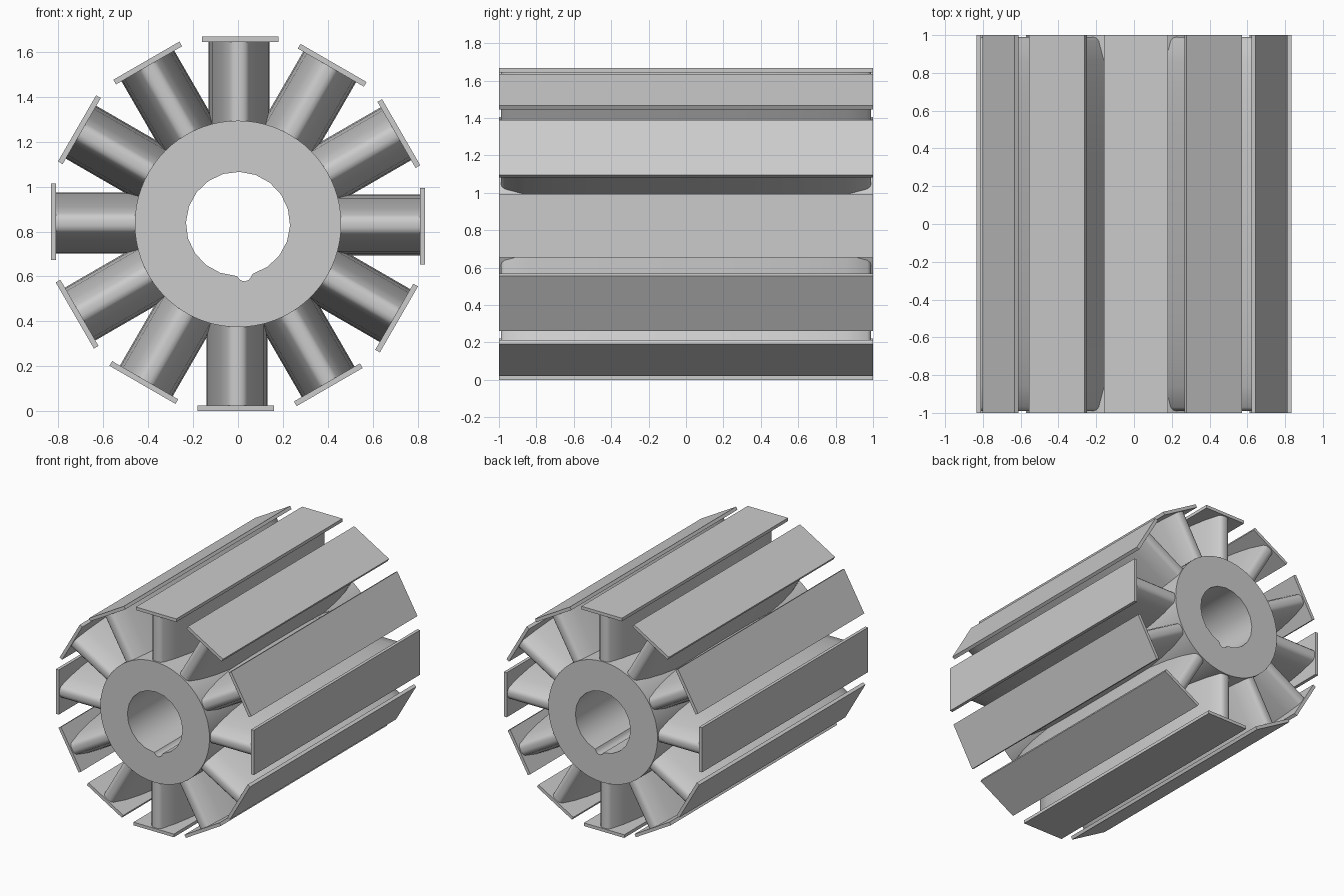
import bpy, bmesh
from math import sin, cos, pi, radians
from mathutils import Matrix, Vector

if "Cube" in bpy.data.objects:
    bpy.data.objects.remove(bpy.data.objects["Cube"])

CZ = 0.834      # axis height
COUNT = 12


def finish(name, bm, angle=35):
    bmesh.ops.recalc_face_normals(bm, faces=bm.faces[:])
    me = bpy.data.meshes.new(name)
    bm.to_mesh(me)
    bm.free()
    ob = bpy.data.objects.new(name, me)
    bpy.context.collection.objects.link(ob)
    bpy.ops.object.select_all(action='DESELECT')
    ob.select_set(True)
    bpy.context.view_layer.objects.active = ob
    bpy.ops.object.shade_smooth_by_angle(angle=radians(angle))
    return ob


def add_loop(bm, points):
    vs = [bm.verts.new(p) for p in points]
    return [bm.edges.new((vs[i], vs[(i + 1) % len(vs)])) for i in range(len(vs))]


def extrude(bm, vec):
    ext = bmesh.ops.extrude_face_region(bm, geom=bm.faces[:])
    moved = [g for g in ext['geom'] if isinstance(g, bmesh.types.BMVert)]
    bmesh.ops.translate(bm, verts=moved, vec=vec)


# Hub: thick tube whose bore has a small rounded keyway at the bottom
bm = bmesh.new()
outer = [(0.46 * cos(2 * pi * i / 72), -1, CZ + 0.46 * sin(2 * pi * i / 72)) for i in range(72)]
bore = []
for i in range(20):
    a = -pi / 2 + 2 * pi * (i + 0.9) / 20
    bore.append((0.232 * cos(a), -1, CZ + 0.232 * sin(a)))
bore = bore[:-1]
for x, r in ((-0.005, 0.233), (0.003, 0.244), (0.015, 0.253), (0.032, 0.256), (0.048, 0.25), (0.058, 0.237)):
    bore.append((x, -1, CZ - r))
edges = add_loop(bm, outer) + add_loop(bm, bore)
bmesh.ops.triangle_fill(bm, edges=edges, use_beauty=True, normal=Vector((0, -1, 0)))
extrude(bm, (0, 2, 0))
finish("hub", bm)

# Half outline of an arm's section: (half width, distance along the axis)
HALF = [(0.012, 0.99), (0.03, 0.985), (0.044, 0.97), (0.075, 0.86), (0.1, 0.72),
        (0.119, 0.55), (0.131, 0.35), (0.136, 0.12)]
quarter_down = [(w, -y) for w, y in reversed(HALF)]
right_side = HALF + quarter_down
section = right_side + [(-w, y) for w, y in reversed(right_side)]

for k in range(COUNT):
    place = Matrix.Translation((0, 0, CZ)) @ Matrix.Rotation(2 * pi * k / COUNT, 4, 'Y')

    # Arm: pointed section carried outward from the hub
    bm = bmesh.new()
    bm.faces.new([bm.verts.new((w + 0.004, y, 0.42)) for w, y in section])
    extrude(bm, (0, 0, 0.395))
    bm.transform(place)
    finish(f"arm_{k + 1}", bm, 50)

    # Outer plate: flat strip closing the arm
    bm = bmesh.new()
    bmesh.ops.create_cube(bm, size=1)
    bm.transform(place @ Matrix.Translation((0.01, 0, 0.822)) @ Matrix.Diagonal((0.34, 2, 0.024, 1)))
    finish(f"outer_plate_{k + 1}", bm)
